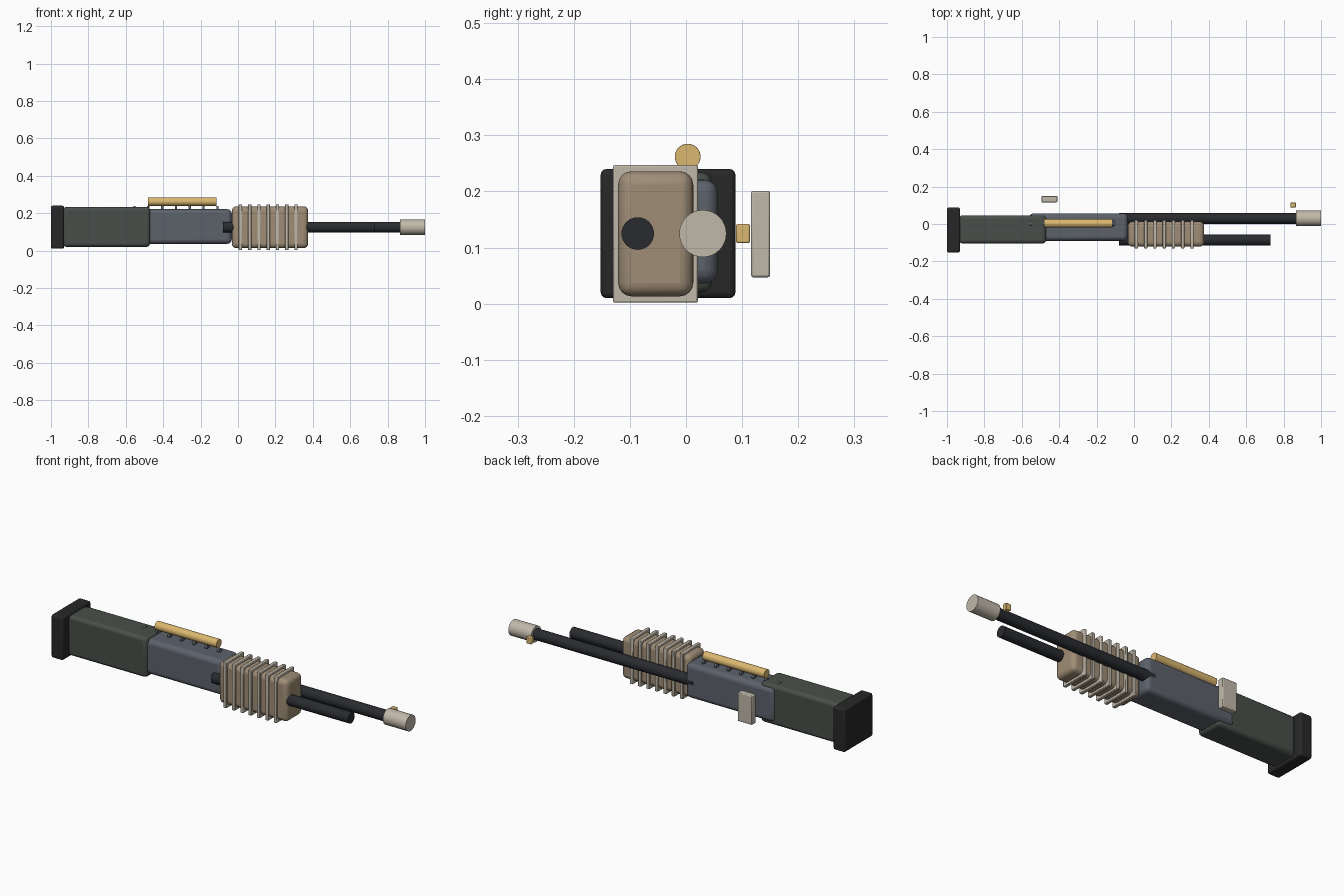
import bpy
from math import pi, radians

if "Cube" in bpy.data.objects:
    bpy.data.objects.remove(bpy.data.objects["Cube"])


def material(name, hex_rgb):
    m = bpy.data.materials.new(name)
    c = [int(hex_rgb[i:i + 2], 16) / 255 for i in (0, 2, 4)]
    m.diffuse_color = (*[v ** 2.2 for v in c], 1)
    m.use_nodes = True
    m.node_tree.nodes["Principled BSDF"].inputs["Base Color"].default_value = m.diffuse_color
    return m


RUBBER = material("rubber", "2c2c2c")
POLYMER = material("polymer", "4a504b")
STEEL = material("steel", "5d626b")
TAN = material("tan", "9d8c75")
PALE = material("pale_metal", "bfb7a8")
BLACK = material("black_steel", "2d2f33")
BRASS = material("brass", "dab66f")


def finish(name, mat, bevel=0.0, segments=3):
    o = bpy.context.object
    o.name = name
    o.data.materials.append(mat)
    if bevel:
        b = o.modifiers.new("Bevel", 'BEVEL')
        b.width, b.segments = bevel, segments
        b.limit_method = 'ANGLE'
    bpy.ops.object.shade_smooth_by_angle(angle=radians(35))
    return o


def box(name, x, y, z, mat, bevel=0.0, segments=3):
    spans = (x, y, z)
    bpy.ops.mesh.primitive_cube_add(size=1, location=[(a + b) / 2 for a, b in spans])
    bpy.context.object.scale = [b - a for a, b in spans]
    bpy.ops.object.transform_apply(location=False, rotation=False, scale=True)
    return finish(name, mat, bevel, segments)


def tube(name, x, y, z, r, mat, bevel=0.0, sides=32):
    bpy.ops.mesh.primitive_cylinder_add(
        vertices=sides, radius=r, depth=x[1] - x[0],
        location=((x[0] + x[1]) / 2, y, z), rotation=(0, pi / 2, 0))
    return finish(name, mat, bevel, 2)


# Stock, butt pad and receiver
box("butt_pad", (-1, -0.93), (-0.152, 0.088), (0.01, 0.24), RUBBER, 0.01)
box("stock", (-0.935, -0.47), (-0.104, 0.046), (0.02, 0.234), POLYMER, 0.018)
box("receiver", (-0.56, -0.033), (-0.09, 0.057), (0.036, 0.221), STEEL, 0.024, 4)

# Ribbed pump grip
box("pump_grip", (-0.033, 0.375), (-0.121, 0.013), (0.013, 0.236), TAN, 0.024, 4)
for i in range(7):
    x = 0.013 + 0.0495 * i
    box(f"grip_rib_{i}", (x - 0.009, x + 0.009), (-0.13, 0.021), (0.002, 0.247), PALE, 0.003, 2)

# Barrel, magazine tube and muzzle
tube("barrel", (-0.08, 0.9), 0.03, 0.125, 0.029, BLACK)
tube("magazine_tube", (-0.08, 0.73), -0.086, 0.125, 0.029, BLACK)
tube("muzzle", (0.865, 1.0), 0.03, 0.125, 0.042, PALE)

# Spare rounds in a row above the receiver
for i in range(4):
    x = -0.48 + 0.0727 * i
    tube(f"spare_round_{i}", (x, x + 0.147), 0.003, 0.262, 0.023 - 0.0001 * i, BRASS)

# Small studs along the receiver top
for i in range(7):
    x = -0.553 + 0.0738 * i
    tube(f"top_stud_{i}", (x - 0.006, x + 0.006), 0.003, 0.226, 0.013, STEEL, 0, 16)

# Side plate and front sight
box("side_plate", (-0.495, -0.41), (0.116, 0.15), (0.047, 0.201), PALE, 0.004, 2)
box("front_sight", (0.836, 0.866), (0.089, 0.114), (0.108, 0.142), BRASS, 0.003, 2)
